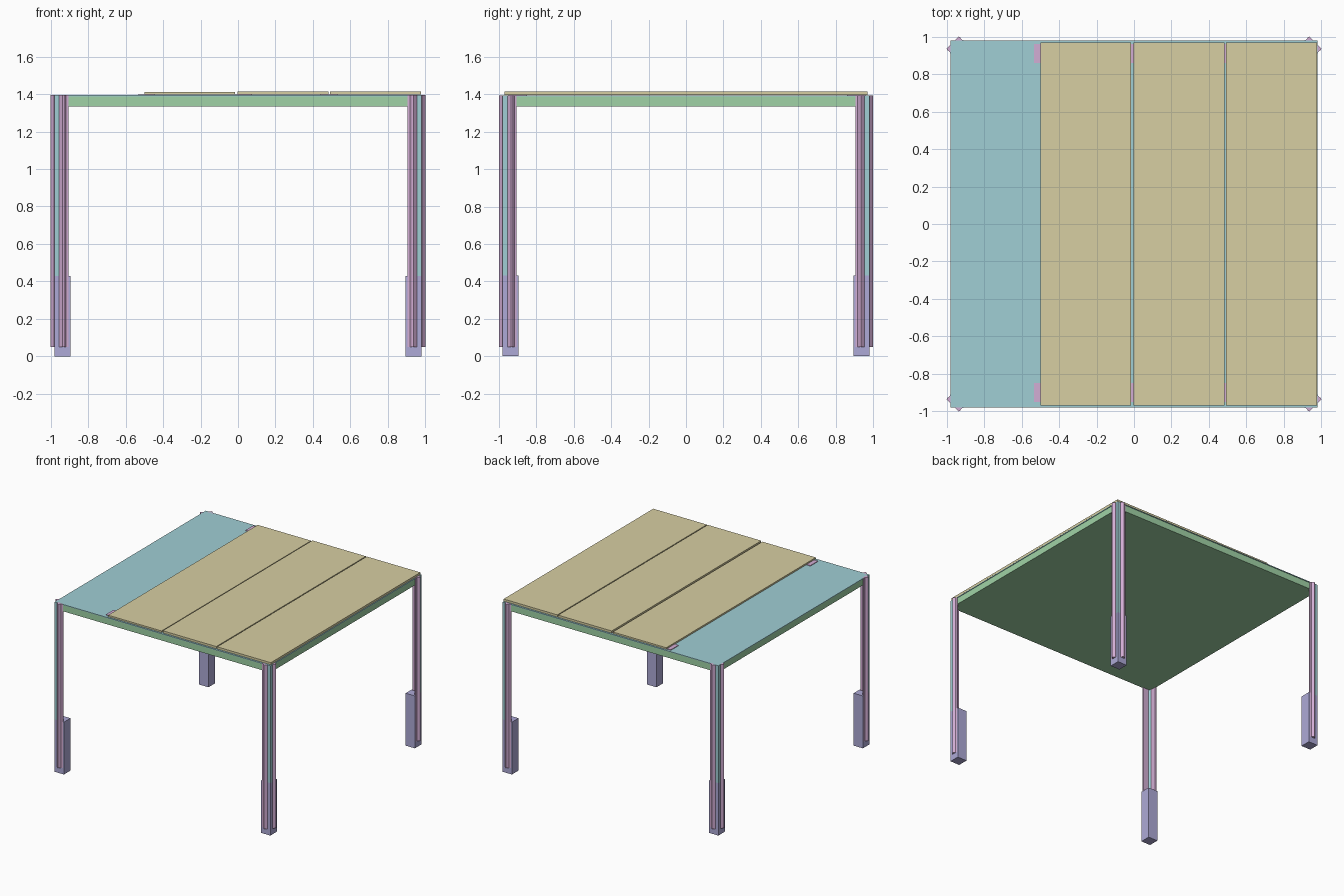
import bpy, bmesh

if "Cube" in bpy.data.objects:
    bpy.data.objects.remove(bpy.data.objects["Cube"])


def material(name, rgb):
    m = bpy.data.materials.new(name)
    m.diffuse_color = (*rgb, 1)
    m.use_nodes = True
    m.node_tree.nodes["Principled BSDF"].inputs["Base Color"].default_value = m.diffuse_color
    return m


TEAL = material("teal_sheet", (0.35, 0.62, 0.66))
GREEN = material("green_rail", (0.35, 0.65, 0.38))
TAN = material("tan_board", (0.68, 0.62, 0.36))
PINK = material("pink_metal", (0.65, 0.42, 0.66))
VIOLET = material("violet_foot", (0.42, 0.40, 0.68))


def prism(name, profile, z0, z1, mat):
    """Extrude an xy outline from z0 to z1."""
    bm = bmesh.new()
    face = bm.faces.new([bm.verts.new((x, y, z0)) for x, y in profile])
    ext = bmesh.ops.extrude_face_region(bm, geom=[face])
    for v in ext["geom"]:
        if isinstance(v, bmesh.types.BMVert):
            v.co.z = z1
    bmesh.ops.recalc_face_normals(bm, faces=bm.faces)
    me = bpy.data.meshes.new(name)
    bm.to_mesh(me)
    bm.free()
    me.materials.append(mat)
    ob = bpy.data.objects.new(name, me)
    bpy.context.collection.objects.link(ob)
    return ob


def box(name, x0, x1, y0, y1, z0, z1, mat):
    return prism(name, [(x0, y0), (x1, y0), (x1, y1), (x0, y1)], z0, z1, mat)


# Table bed: framed tray with a thin sheet on top
box("bed_frame", -0.975, 0.975, -0.975, 0.975, 1.335, 1.388, GREEN)
box("top_sheet", -0.98, 0.98, -0.98, 0.98, 1.388, 1.394, TEAL)

# Three boards across the bed
for i, (x0, x1, z) in enumerate([(-0.5, -0.015, 1.410), (-0.004, 0.482, 1.415),
                                 (0.49, 0.977, 1.415)]):
    box(f"board_{i + 1}", x0, x1, -0.97, 0.97, 1.397, z, TAN)

# Flat joining tabs under the board edges
for i, x in enumerate((-0.49, 0.03, 0.485)):
    for side, y in (("front", -0.9), ("back", 0.91)):
        box(f"{side}_tab_{i + 1}", x - 0.045, x + 0.045, y - 0.05, y + 0.05,
            1.394, 1.399, PINK)

# Ridged strip outline on the side face, and the angle bar in the corner
ridge = [(0.968, 0.905), (0.980, 0.905), (0.982, 0.918), (0.998, 0.930),
         (1.0, 0.936), (0.982, 0.955), (0.968, 0.955)]
angle = [(0.98, 0.98), (0.98, 0.93), (0.970, 0.93), (0.970, 0.955),
         (0.955, 0.970), (0.93, 0.970), (0.93, 0.98)]
foot = [(0.895, 0.895), (0.98, 0.895), (0.98, 0.98), (0.895, 0.98)]

# Four legs, mirrored into each corner
for sx, nx in ((-1, "left"), (1, "right")):
    for sy, ny in ((-1, "front"), (1, "back")):
        corner = f"{ny}_{nx}"

        def place(outline):
            return [(sx * x, sy * y) for x, y in outline]

        prism(f"{corner}_foot", place(foot), 0, 0.43, VIOLET)
        prism(f"{corner}_leg_angle", place(angle), 0.43, 1.39, TEAL)
        prism(f"{corner}_side_strip", place(ridge), 0.05, 1.394, PINK)
        prism(f"{corner}_end_strip", place([(y, x) for x, y in ridge]), 0.05, 1.394, PINK)
